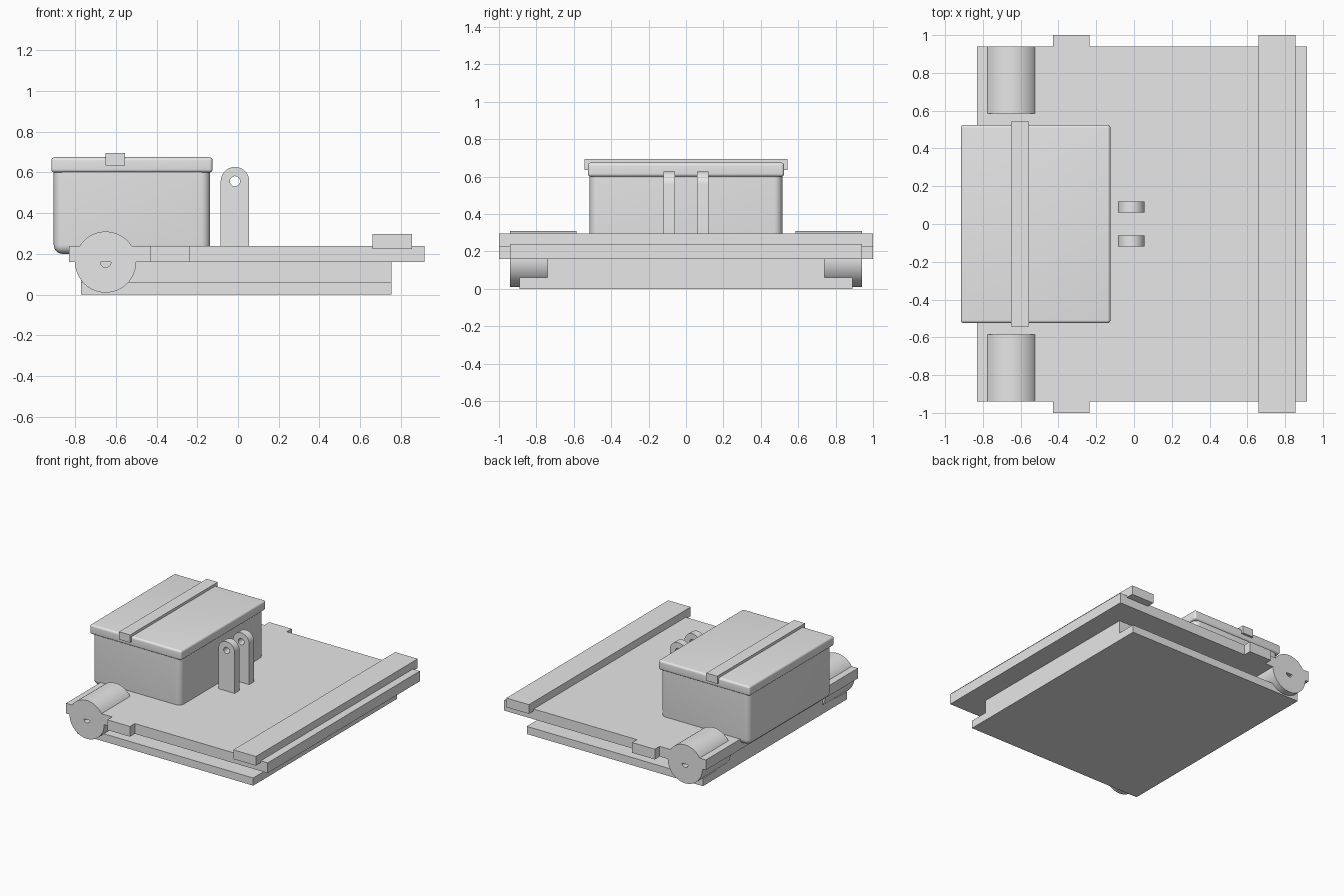
import bpy
import bmesh
import math

old = bpy.data.objects.get("Cube")
if old:
    bpy.data.objects.remove(old, do_unlink=True)

grey = bpy.data.materials.new("plain grey")
grey.use_nodes = True
COLOUR = (0.8, 0.8, 0.8, 1)
grey.diffuse_color = COLOUR
grey.node_tree.nodes["Principled BSDF"].inputs["Base Color"].default_value = COLOUR


def finish(name, bm, smooth=False):
    bmesh.ops.recalc_face_normals(bm, faces=bm.faces)
    mesh = bpy.data.meshes.new(name)
    bm.to_mesh(mesh)
    bm.free()
    mesh.materials.append(grey)
    if smooth:
        mesh.shade_smooth()
        mesh.set_sharp_from_angle(angle=math.radians(30))
    obj = bpy.data.objects.new(name, mesh)
    bpy.context.collection.objects.link(obj)
    return obj


def block(name, x, y, z, bevel=0, keep_top=False):
    """Box from (low, high) ranges, with optional rounded edges."""
    bm = bmesh.new()
    bmesh.ops.create_cube(bm, size=1)
    for v in bm.verts:
        v.co = [r[0] + (c + 0.5) * (r[1] - r[0]) for r, c in zip((x, y, z), v.co)]
    if bevel:
        edges = [e for e in bm.edges
                 if not (keep_top and all(v.co.z > z[1] - 0.001 for v in e.verts))]
        bmesh.ops.bevel(bm, geom=edges, offset=bevel, segments=6,
                        profile=0.5, affect='EDGES', clamp_overlap=True)
    return finish(name, bm, bevel > 0)


def arc(cx, cz, r, start=0, end=360, n=48):
    count = n if end - start == 360 else n + 1
    angles = [math.radians(start + (end - start) * i / n) for i in range(count)]
    return [(cx + r * math.cos(a), cz + r * math.sin(a)) for a in angles]


def extrude(name, loops, low, high, axis):
    """Flat outline, with holes, extruded along y or z."""
    bm = bmesh.new()
    edges = []
    for loop in loops:
        vs = [bm.verts.new((a, low, b) if axis == "y" else (a, b, low)) for a, b in loop]
        edges += [bm.edges.new((vs[i - 1], vs[i])) for i in range(len(vs))]
    bmesh.ops.triangle_fill(bm, edges=edges, use_beauty=True)
    out = bmesh.ops.extrude_face_region(bm, geom=bm.faces[:])
    move = (0, high - low, 0) if axis == "y" else (0, 0, high - low)
    bmesh.ops.translate(bm, vec=move,
                        verts=[g for g in out["geom"] if isinstance(g, bmesh.types.BMVert)])
    return finish(name, bm, True)


# Base slab and the narrower core above it
block("base_slab", (-0.77, 0.755), (-0.89, 0.89), (0, 0.06))
block("base_core", (-0.77, 0.755), (-0.74, 0.74), (0.06, 0.16))

# Deck with a tab on each side
half = [(-0.83, 0.94), (-0.43, 0.94), (-0.43, 1), (-0.235, 1), (-0.235, 0.94), (0.915, 0.94)]
deck = half + [(x, -y) for x, y in reversed(half)]
extrude("deck", [deck], 0.16, 0.24, "z")

# Cross bar
block("cross_bar", (0.66, 0.855), (-1, 1), (0.225, 0.297))

# Rollers and pivot lugs on both sides
roller = [arc(-0.65, 0.16, 0.15, n=64), arc(-0.65, 0.16, 0.026, n=24)]
lug = [[(-0.085, 0.23), (0.055, 0.23)] + arc(-0.015, 0.557, 0.07, 0, 180, 24),
       arc(-0.015, 0.557, 0.025, n=24)]
for side, sign in (("left", 1), ("right", -1)):
    low, high = sorted((0.585 * sign, 0.94 * sign))
    extrude(side + "_roller", roller, low, high, "y")
    low, high = sorted((0.06 * sign, 0.12 * sign))
    extrude(side + "_pivot_lug", lug, low, high, "y")

# Storage box, lid and strap
block("box_body", (-0.905, -0.137), (-0.515, 0.515), (0.2, 0.61), 0.045, keep_top=True)
block("box_lid", (-0.917, -0.125), (-0.525, 0.525), (0.6, 0.675), 0.016)
block("lid_strap", (-0.65, -0.555), (-0.542, 0.542), (0.635, 0.695))
